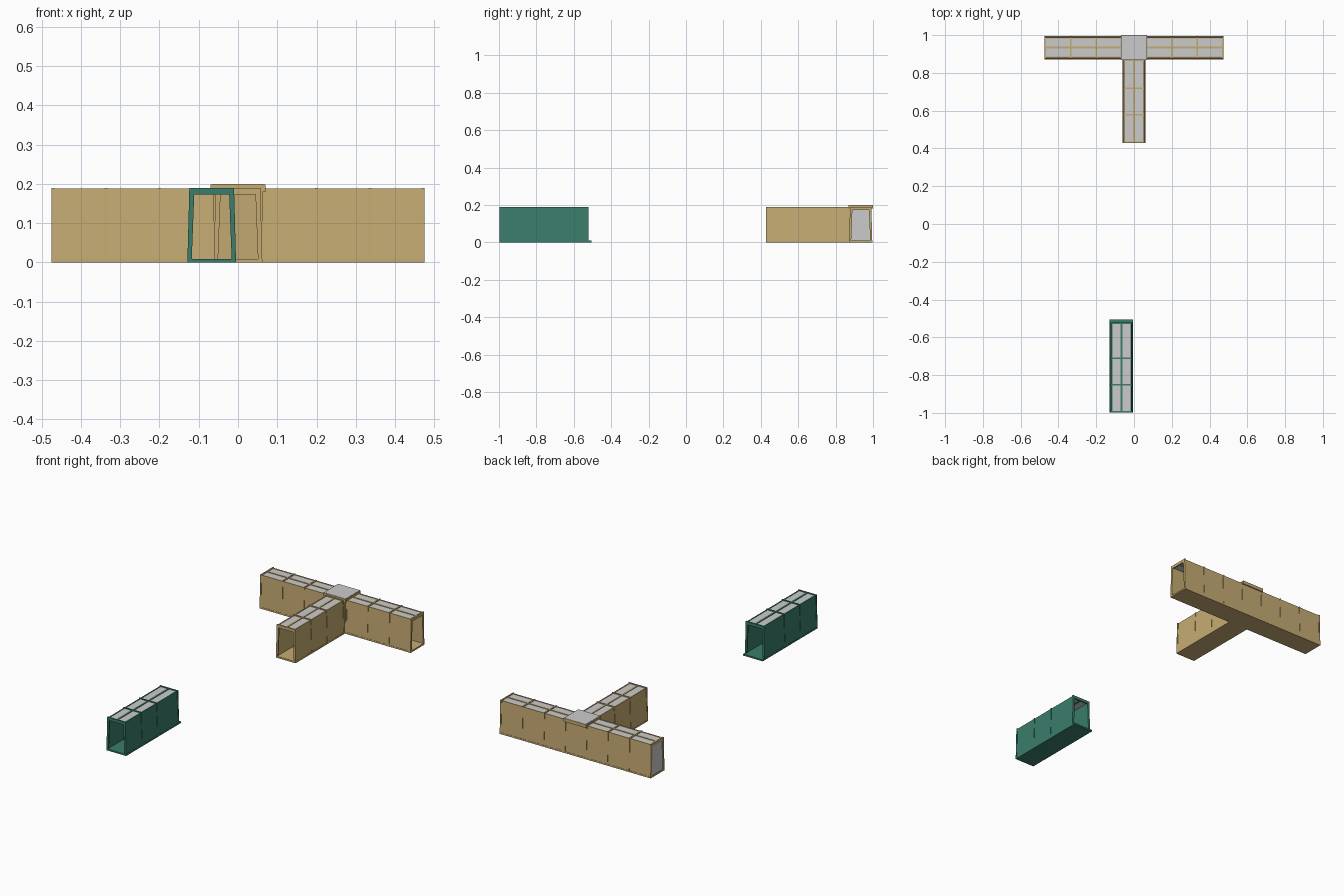
import bpy, bmesh, math
from mathutils import Matrix

if "Cube" in bpy.data.objects:
    bpy.data.objects.remove(bpy.data.objects["Cube"])

H = 0.19            # corridor height
WB, WT = 0.061, 0.054   # outer half widths at floor and roof


def material(name, color):
    m = bpy.data.materials.new(name)
    m.diffuse_color = color
    m.use_nodes = True
    m.node_tree.nodes["Principled BSDF"].inputs["Base Color"].default_value = m.diffuse_color
    return m


TAN = material("tan_panel", (0.56, 0.41, 0.17, 1))
TEAL = material("teal_panel", (0.042, 0.205, 0.147, 1))


def prism(bm, pts, y0, y1):
    """Extrude an (x, z) outline along y."""
    a = [bm.verts.new((x, y0, z)) for x, z in pts]
    b = [bm.verts.new((x, y1, z)) for x, z in pts]
    n = len(pts)
    bm.faces.new(a)
    bm.faces.new(b[::-1])
    for i in range(n):
        bm.faces.new((a[i], b[i], b[(i + 1) % n], a[(i + 1) % n]))


def rect(x0, x1, z0, z1):
    return [(x0, z0), (x1, z0), (x1, z1), (x0, z1)]


def finish(bm, name, mat, matrix):
    bmesh.ops.recalc_face_normals(bm, faces=bm.faces)
    me = bpy.data.meshes.new(name)
    bm.to_mesh(me)
    bm.free()
    ob = bpy.data.objects.new(name, me)
    bpy.context.collection.objects.link(ob)
    ob.matrix_world = matrix
    if mat:
        me.materials.append(mat)
    return ob


def part(name, mat, matrix, prisms):
    bm = bmesh.new()
    for p in prisms:
        prism(bm, *p)
    return finish(bm, name, mat, matrix)


def wall(s, t=0.006, out=0.0):
    """Leaning wall outline on side s, with thickness t."""
    return [(s * (WB + out * 0.3), 0.004), (s * (WB - t), 0.004),
            (s * (WT - t), H - 0.002), (s * (WT + out), H - 0.002)]


def corridor(name, mat, matrix, y0, y1, ribs, floor_end=0.0):
    part(name + "_floor", mat, matrix,
         [(rect(-WB - .001, WB + .001, 0, 0.009), y0, y1 + floor_end)])
    part(name + "_walls", mat, matrix, [(wall(s), y0, y1) for s in (-1, 1)])
    part(name + "_ceiling", None, matrix,
         [(rect(-WT + .004, WT - .004, 0.180, 0.186), y0 + .001, y1 - .001)])
    # Ribs: two leaning posts and a roof bar at each station
    parts = []
    for y in ribs:
        a, b = y - 0.004, y + 0.004
        parts += [(wall(s, 0.010, 0.003), a, b) for s in (-1, 1)]
        parts.append((rect(-WT - .003, WT + .003, 0.173, H), a, b))
    part(name + "_ribs", mat, matrix, parts)
    part(name + "_roof_spine", mat, matrix,
         [(rect(-.005, .005, 0.176, H - .001), y0, y1)])


# Straight corridor
corridor("straight", TEAL, Matrix.Translation((-0.067, 0, 0)), -0.998, -0.522,
         (-0.994, -0.85, -0.71, -0.526), 0.017)

# Three arms of the junction, measured outward from its centre
CY = 0.934
arms = (("right_arm", -90, 0.475, (0.067, 0.20, 0.336, 0.471)),
        ("left_arm", 90, 0.475, (0.067, 0.20, 0.336, 0.471)),
        ("front_arm", 180, 0.505, (0.067, 0.215, 0.355, 0.501)))
for name, ang, end, ribs in arms:
    mx = Matrix.Translation((0, CY, 0)) @ Matrix.Rotation(math.radians(ang), 4, 'Z')
    corridor(name, TAN, mx, 0.058, end, ribs)

# Grey panel closing the left arm
mx = Matrix.Translation((0, CY, 0)) @ Matrix.Rotation(math.radians(90), 4, 'Z')
part("end_panel", None, mx,
     [([(-.053, .009), (.053, .009), (.046, .176), (-.046, .176)], 0.468, 0.472)])

# Junction floor, back wall and corner posts
C = Matrix.Translation((0, CY, 0))
part("junction_floor", TAN, C, [(rect(-.063, .063, 0, .009), -.063, .062)])
back = C @ Matrix.Rotation(math.radians(90), 4, 'Z')
part("junction_back_wall", TAN, back, [(wall(1), -.066, .066)])
part("junction_posts", TAN, C,
     [(rect(x - .005, x + .005, .004, H), -.063, -.053) for x in (-.058, .058)])

# Raised roof cap with a coloured rim around a grey plate
r, i = 0.070, 0.064
part("cap_rim", TAN, C, [(rect(-r, -i, .180, .199), -.066, .066),
                         (rect(i, r, .180, .199), -.066, .066),
                         (rect(-r, r, .180, .199), -.066, -.060),
                         (rect(-r, r, .180, .199), .060, .066)])
part("cap_plate", None, C, [(rect(-.068, .068, .186, .200), -.064, .064)])
